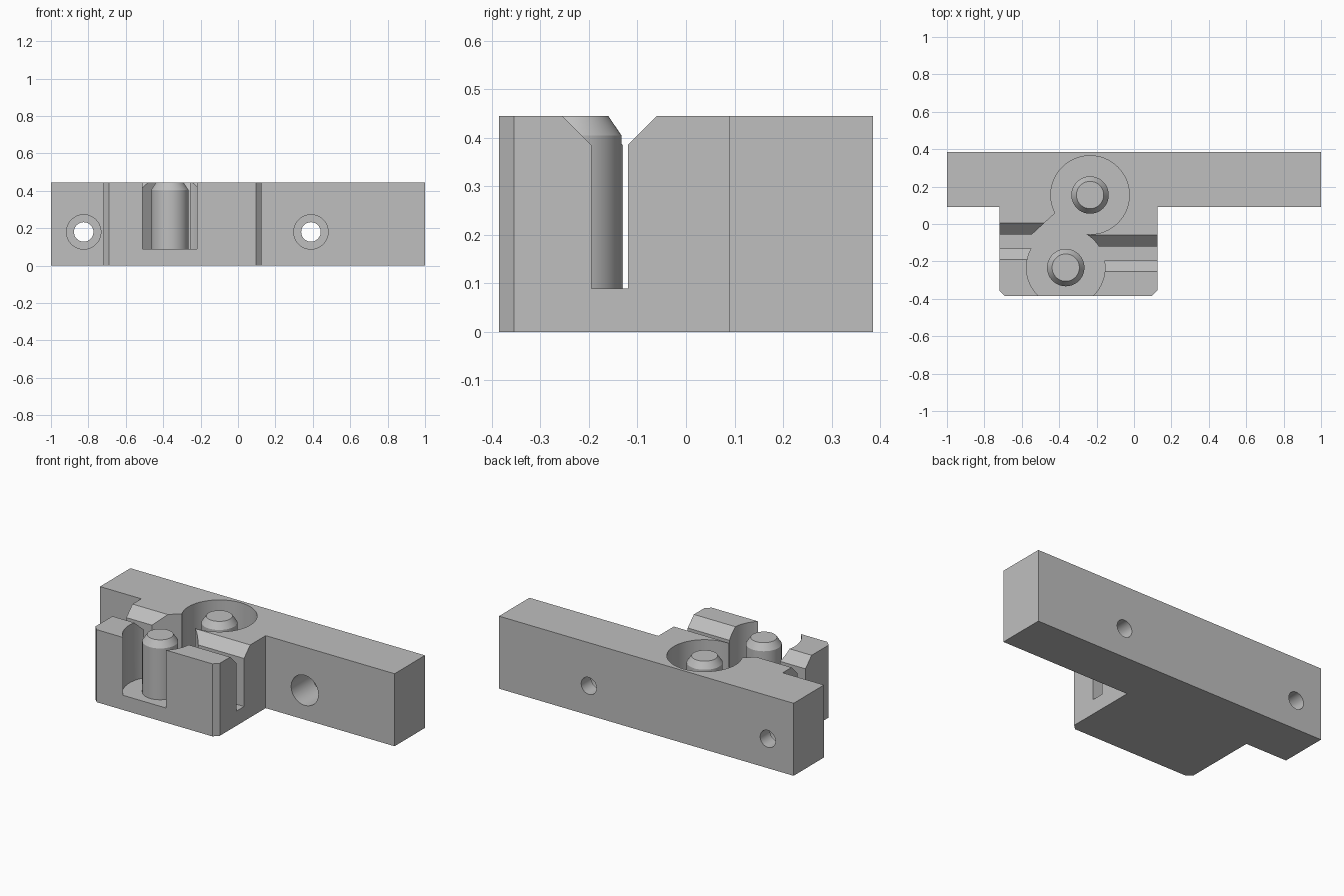
import bpy, bmesh, math
from mathutils import Vector, Matrix

cube = bpy.data.objects.get("Cube")
if cube:
    bpy.data.objects.remove(cube, do_unlink=True)

grey = bpy.data.materials.new("plain grey")
grey.use_nodes = True
colour = (0.52, 0.52, 0.52, 1)
grey.diffuse_color = colour
grey.node_tree.nodes["Principled BSDF"].inputs["Base Color"].default_value = colour

TOP, FLOOR = 0.445, 0.09
POSTS = [(-0.235, 0.155), (-0.365, -0.233)]
BORES = [-0.825, 0.39]


def finish(name, bm):
    bmesh.ops.recalc_face_normals(bm, faces=bm.faces)
    mesh = bpy.data.meshes.new(name)
    bm.to_mesh(mesh)
    bm.free()
    mesh.materials.append(grey)
    obj = bpy.data.objects.new(name, mesh)
    bpy.context.collection.objects.link(obj)
    return obj


def prism(name, points, sweep):
    """Extrude a closed 3D outline along a vector."""
    bm = bmesh.new()
    face = bm.faces.new([bm.verts.new(p) for p in points])
    new = bmesh.ops.extrude_face_region(bm, geom=[face])["geom"]
    verts = [v for v in new if isinstance(v, bmesh.types.BMVert)]
    bmesh.ops.translate(bm, verts=verts, vec=Vector(sweep))
    return finish(name, bm)


def cylinder(name, radius, centre, depth, along_y=False):
    bm = bmesh.new()
    turn = Matrix.Rotation(math.pi / 2, 4, "X") if along_y else Matrix()
    bmesh.ops.create_cone(bm, cap_ends=True, segments=64, radius1=radius,
                          radius2=radius, depth=depth,
                          matrix=Matrix.Translation(centre) @ turn)
    return finish(name, bm)


def smooth(obj):
    bpy.ops.object.select_all(action="DESELECT")
    obj.select_set(True)
    bpy.context.view_layer.objects.active = obj
    bpy.ops.object.shade_smooth_by_angle(angle=math.radians(30))


# Main body: long mounting bar with a chamfered block in front
outline = [(-1, 0.385), (-1, 0.09), (-0.72, 0.09), (-0.72, -0.355),
           (-0.69, -0.385), (0.095, -0.385), (0.125, -0.355),
           (0.125, 0.09), (1, 0.09), (1, 0.385)]
body = prism("mounting_body", [(x, y, 0) for x, y in outline], (0, 0, TOP))
cutters = []

# Round pockets about each post
for x, y in POSTS:
    cutters.append(cylinder("pocket_cutter", 0.21, (x, y, FLOOR + 0.3), 0.6))

# Slanted passage joining the pockets
passage = [(-0.42, 0.06), (-0.545, -0.055), (-0.545, -0.13), POSTS[1], POSTS[0]]
cutters.append(prism("passage_cutter", [(x, y, FLOOR) for x, y in passage], (0, 0, 0.6)))

# Side slots with flared mouths
for start, length, back in [(-0.8, 0.35, -0.055), (-0.26, 0.5, -0.12)]:
    half = [(0.0375, FLOOR), (0.0375, TOP - 0.06), (0.0975, TOP), (0.0975, 0.6)]
    section = half + [(-y, z) for y, z in reversed(half)]
    cutters.append(prism("slot_cutter",
                         [(start, back - 0.0375 + y, z) for y, z in section],
                         (length, 0, 0)))

# Counterbored screw holes
for x in BORES:
    cutters.append(cylinder("hole_cutter", 0.052, (x, 0.24, 0.18), 0.6, True))
    cutters.append(cylinder("counterbore_cutter", 0.092, (x, 0.09, 0.18), 0.4, True))

for cutter in cutters:
    cutter.hide_render = True
    mod = body.modifiers.new("cut", "BOOLEAN")
    mod.operation = "DIFFERENCE"
    mod.solver = "EXACT"
    mod.object = cutter
    bpy.context.view_layer.objects.active = body
    bpy.ops.object.modifier_apply(modifier=mod.name)
    bpy.data.objects.remove(cutter, do_unlink=True)
smooth(body)

# Posts with tapered tops
for name, (x, y) in zip(("rear_post", "front_post"), POSTS):
    bm = bmesh.new()
    profile = [(0, 0.05), (0.1, 0.05), (0.1, 0.405), (0.073, TOP), (0, TOP)]
    verts = [bm.verts.new((x + r, y, z)) for r, z in profile]
    edges = [bm.edges.new(pair) for pair in zip(verts, verts[1:])]
    bmesh.ops.spin(bm, geom=verts + edges, cent=(x, y, 0), axis=(0, 0, 1),
                   angle=math.tau, steps=64, use_merge=True)
    bmesh.ops.remove_doubles(bm, verts=bm.verts, dist=0.0001)
    smooth(finish(name, bm))
